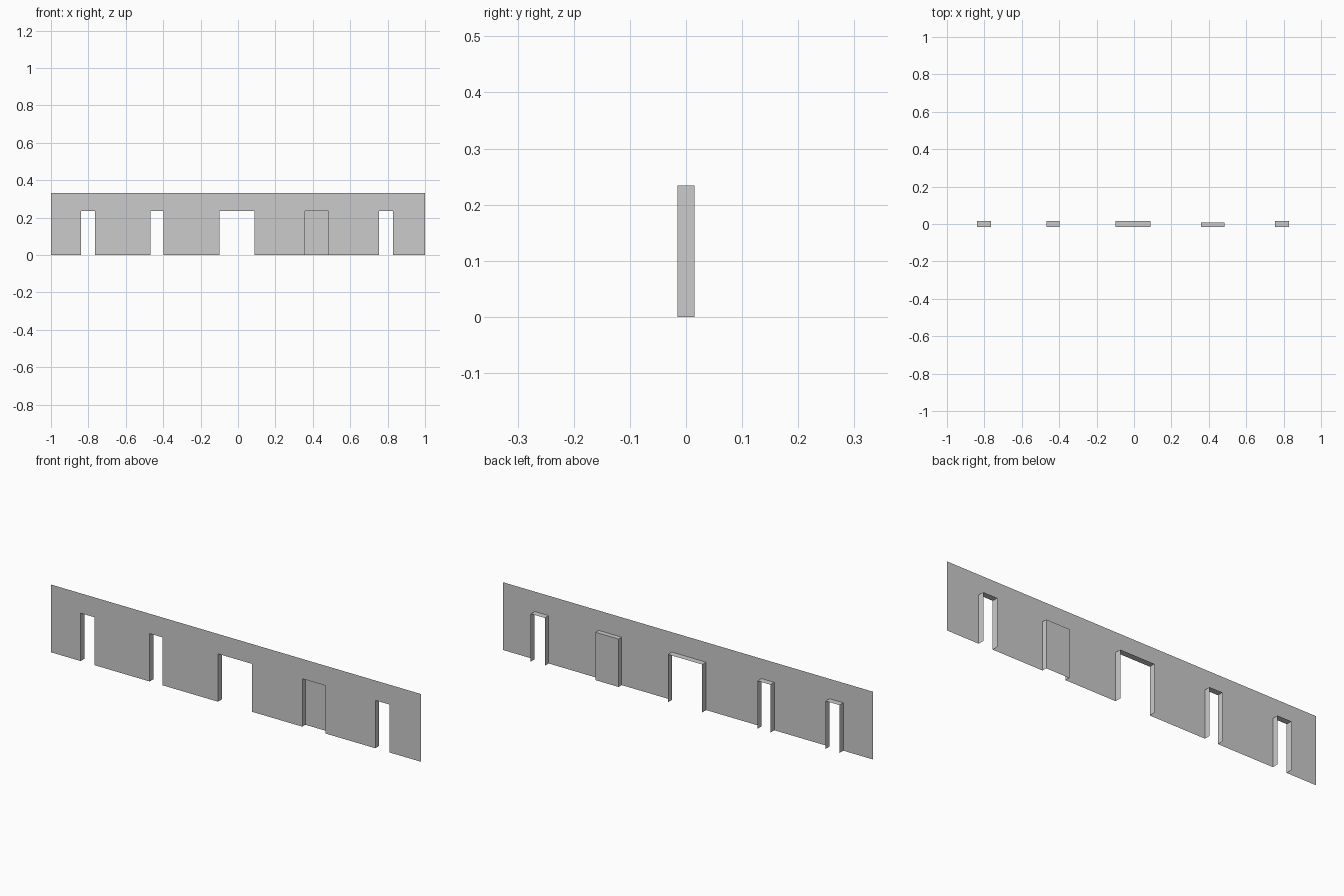
import bpy

if "Cube" in bpy.data.objects:
    bpy.data.objects.remove(bpy.data.objects["Cube"])

FRONT, BACK, DOOR_Y = -0.015, 0.015, 0.009
TOP, HEAD = 0.331, 0.234
# left edge, right edge, blind (closed by a door panel)
OPENINGS = [(-0.84, -0.765, False), (-0.467, -0.397, False),
            (-0.098, 0.087, False), (0.358, 0.483, True),
            (0.753, 0.829, False)]


def make_mesh(name, verts, faces):
    mesh = bpy.data.meshes.new(name)
    mesh.from_pydata(verts, [], faces)
    mesh.update()
    obj = bpy.data.objects.new(name, mesh)
    bpy.context.collection.objects.link(obj)
    return obj


# Thin wall facade: columns of quads, leaving out the opening cells
xs = [-1.0] + [x for o in OPENINGS for x in o[:2]] + [1.0]
verts = [(x, FRONT, z) for x in xs for z in (0, HEAD, TOP)]
faces = []
for i in range(len(xs) - 1):
    a, b = 3 * i, 3 * (i + 1)
    faces.append((a + 1, b + 1, b + 2, a + 2))
    if i % 2 == 0:
        faces.append((a, b, b + 1, a + 1))
make_mesh("wall_facade", verts, faces)

# Reveals: two jambs and a lintel behind each opening
for n, (x0, x1, blind) in enumerate(OPENINGS, 1):
    back = DOOR_Y if blind else BACK
    outline = [(x0, 0), (x0, HEAD), (x1, HEAD), (x1, 0)]
    verts = [(x, y, z) for y in (FRONT, back) for x, z in outline]
    make_mesh(f"opening_reveal_{n}", verts,
              [(k, k + 4, k + 5, k + 1)[::-1] for k in range(3)])
    # Recessed door leaf
    if blind:
        make_mesh("door_panel", [(x, back, z) for x, z in outline],
                  [(3, 2, 1, 0)])
